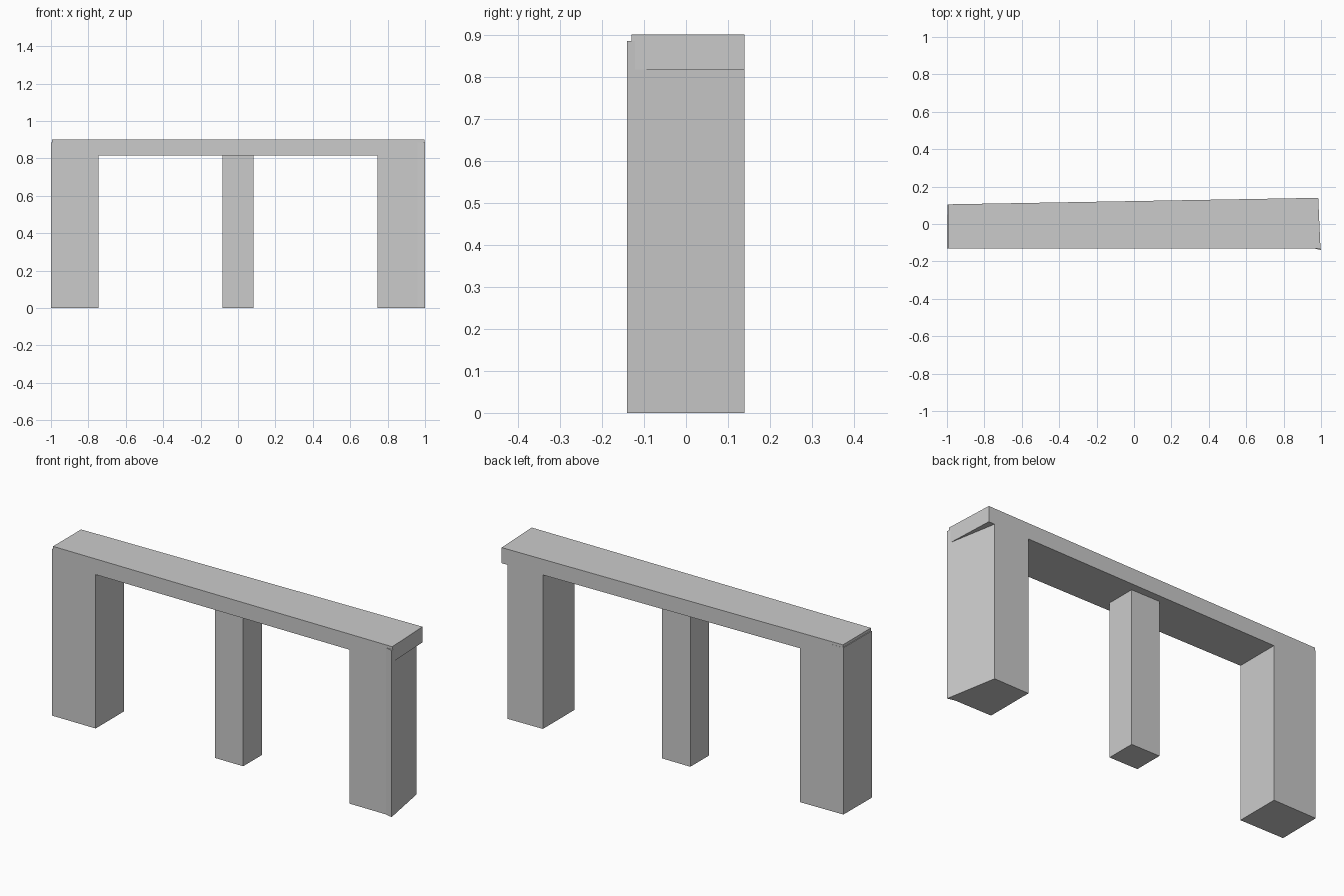
import bpy
import bmesh

cube = bpy.data.objects.get("Cube")
if cube:
    bpy.data.objects.remove(cube, do_unlink=True)

# Single plain grey
GREY = (0.6, 0.6, 0.6, 1.0)
grey = bpy.data.materials.new("plain grey")
grey.use_nodes = True
grey.diffuse_color = GREY
grey.node_tree.nodes["Principled BSDF"].inputs["Base Color"].default_value = GREY


def prism(name, outline, bottom, top):
    """Raise a plan outline (x, y points) into a solid between two heights."""
    bm = bmesh.new()
    base = bm.faces.new([bm.verts.new((x, y, bottom)) for x, y in outline])
    raised = bmesh.ops.extrude_face_region(bm, geom=[base])
    verts = [v for v in raised["geom"] if isinstance(v, bmesh.types.BMVert)]
    bmesh.ops.translate(bm, vec=(0, 0, top - bottom), verts=verts)
    bmesh.ops.recalc_face_normals(bm, faces=bm.faces)
    mesh = bpy.data.meshes.new(name)
    bm.to_mesh(mesh)
    bm.free()
    mesh.materials.append(grey)
    obj = bpy.data.objects.new(name, mesh)
    bpy.context.scene.collection.objects.link(obj)
    return obj


TOP, UNDERSIDE, LEG_TOP = 0.9, 0.817, 0.885
FRONT = -0.13


def back(x):
    """The back edge of the beam flares gently towards +x."""
    return 0.1225 + 0.0175 * x


# Tapered beam across the top
prism("top_beam",
      [(-0.995, FRONT), (0.997, FRONT), (0.985, back(0.985)), (-0.995, back(-1))],
      UNDERSIDE, TOP)

# Wide end legs, flush with the beam at front and back
prism("right_leg",
      [(-1, FRONT), (-0.745, FRONT), (-0.745, back(-0.745)), (-0.998, back(-1))],
      0, LEG_TOP)
prism("left_leg",
      [(0.745, FRONT), (0.96, FRONT), (1, -0.14), (0.95, back(0.95)), (0.745, back(0.745))],
      0, LEG_TOP)

# Slim middle post, set back under the beam
prism("middle_post",
      [(-0.083, -0.075), (0.083, -0.075), (0.083, 0.082), (-0.083, 0.082)],
      0, UNDERSIDE)
